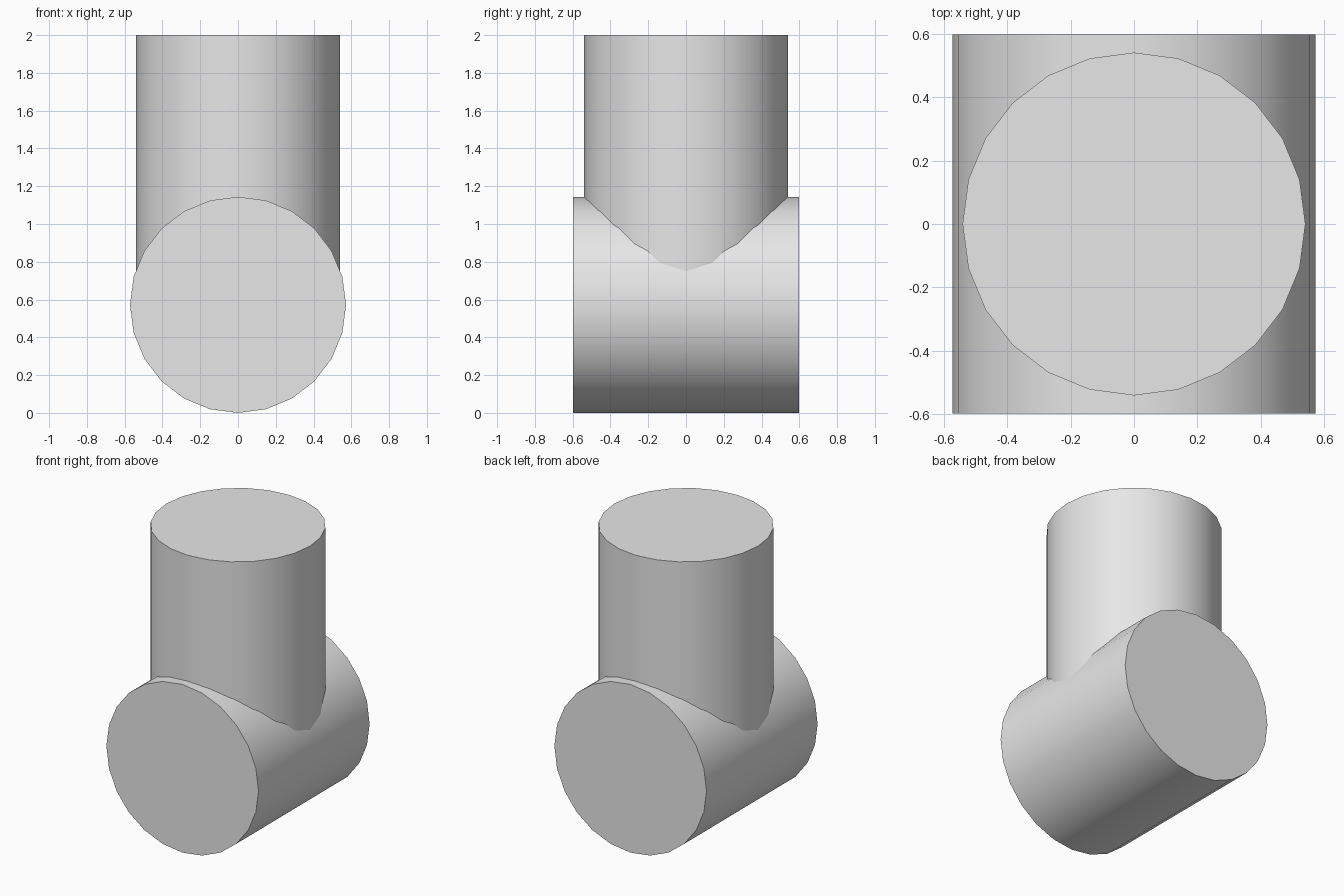
import bpy
import math

default_cube = bpy.data.objects.get("Cube")
if default_cube:
    bpy.data.objects.remove(default_cube, do_unlink=True)

GREY = (0.8, 0.8, 0.8, 1)
SIDES = 24

grey = bpy.data.materials.new("light grey")
grey.use_nodes = True
grey.diffuse_color = GREY
grey.node_tree.nodes["Principled BSDF"].inputs["Base Color"].default_value = GREY


def add_cylinder(name, radius, length, centre, tilt=0):
    bpy.ops.mesh.primitive_cylinder_add(
        vertices=SIDES, radius=radius, depth=length,
        location=centre, rotation=(tilt, 0, 0))
    part = bpy.context.object
    part.name = name
    part.data.materials.append(grey)
    bpy.ops.object.transform_apply(location=False, rotation=True, scale=True)
    bpy.ops.object.shade_smooth_by_angle(angle=math.radians(30))
    return part


# Horizontal barrel lying front to back
BARREL_RADIUS = 0.572
add_cylinder("horizontal_barrel", BARREL_RADIUS, 1.194,
             (0, 0, BARREL_RADIUS), tilt=math.pi / 2)

# Upright column, its foot hidden at the barrel's axis
TOP = 2
add_cylinder("upright_column", 0.54, TOP - BARREL_RADIUS,
             (0, 0, (TOP + BARREL_RADIUS) / 2))
